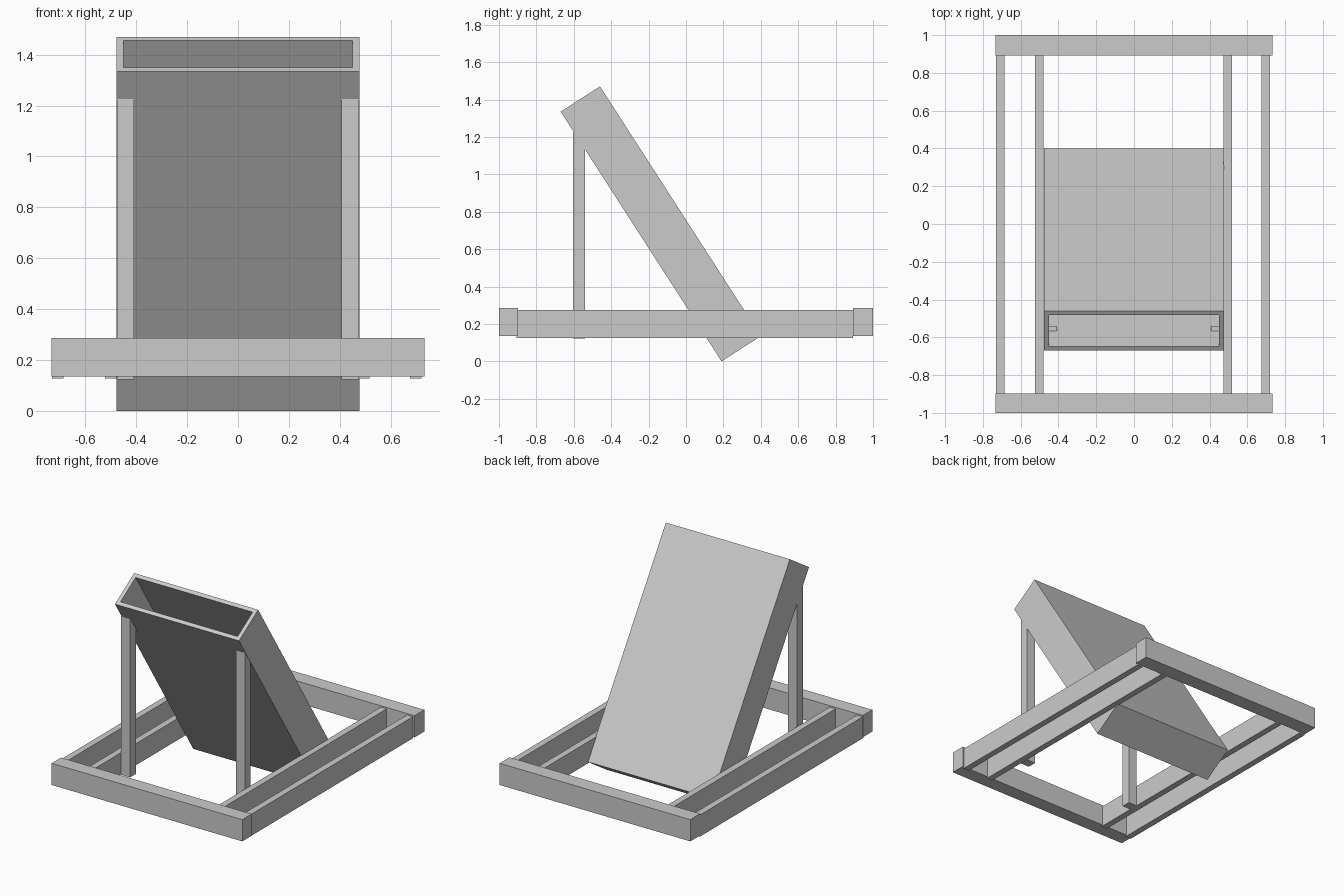
import bpy
import math
from mathutils import Vector

cube = bpy.data.objects.get("Cube")
if cube:
    bpy.data.objects.remove(cube, do_unlink=True)

# Single plain grey
grey = bpy.data.materials.new("plain_grey")
grey.use_nodes = True
colour = (0.6, 0.6, 0.6, 1)
grey.diffuse_color = colour
grey.node_tree.nodes["Principled BSDF"].inputs["Base Color"].default_value = colour


def box(name, x, y, z):
    """Box spanning the given (low, high) ranges."""
    bpy.ops.mesh.primitive_cube_add(size=1)
    ob = bpy.context.object
    ob.name = name
    spans = (x, y, z)
    for v in ob.data.vertices:
        v.co = Vector([lo + (hi - lo) * (c + 0.5) for c, (lo, hi) in zip(v.co, spans)])
    ob.data.materials.append(grey)
    return ob


# Base frame: cross beams and two pairs of rails
box("front_beam", (-0.733, 0.733), (-1, -0.897), (0.135, 0.286))
box("back_beam", (-0.733, 0.733), (0.892, 1), (0.135, 0.286))
rails = {"right_outer_rail": -0.731, "right_inner_rail": -0.523,
         "left_inner_rail": 0.473, "left_outer_rail": 0.676}
for name, x in rails.items():
    box(name, (x, x + 0.045), (-0.905, 0.893), (0.126, 0.276))

# Upright posts under the chute
for name, x in (("right_post", -0.476), ("left_post", 0.407)):
    box(name, (x, x + 0.068), (-0.603, -0.539), (0.123, 1.226))

# Hollow chute, closed at the bottom, open at the top
W, D, L, T = 0.477, 0.25, 1.588, 0.027
parts = [
    box("chute_lower_panel", (-W, W), (0, T), (0, L)),
    box("chute_upper_panel", (-W, W), (D - T, D), (0, L)),
    box("chute_right_wall", (-W, T - W), (T, D - T), (0, L)),
    box("chute_left_wall", (W - T, W), (T, D - T), (0, L)),
    box("chute_floor", (T - W, W - T), (T, D - T), (0, T)),
]
tilt = math.atan2(0.86, 1.335)
for part in parts:
    part.location = (0, 0.19, 0)
    part.rotation_euler.x = tilt
